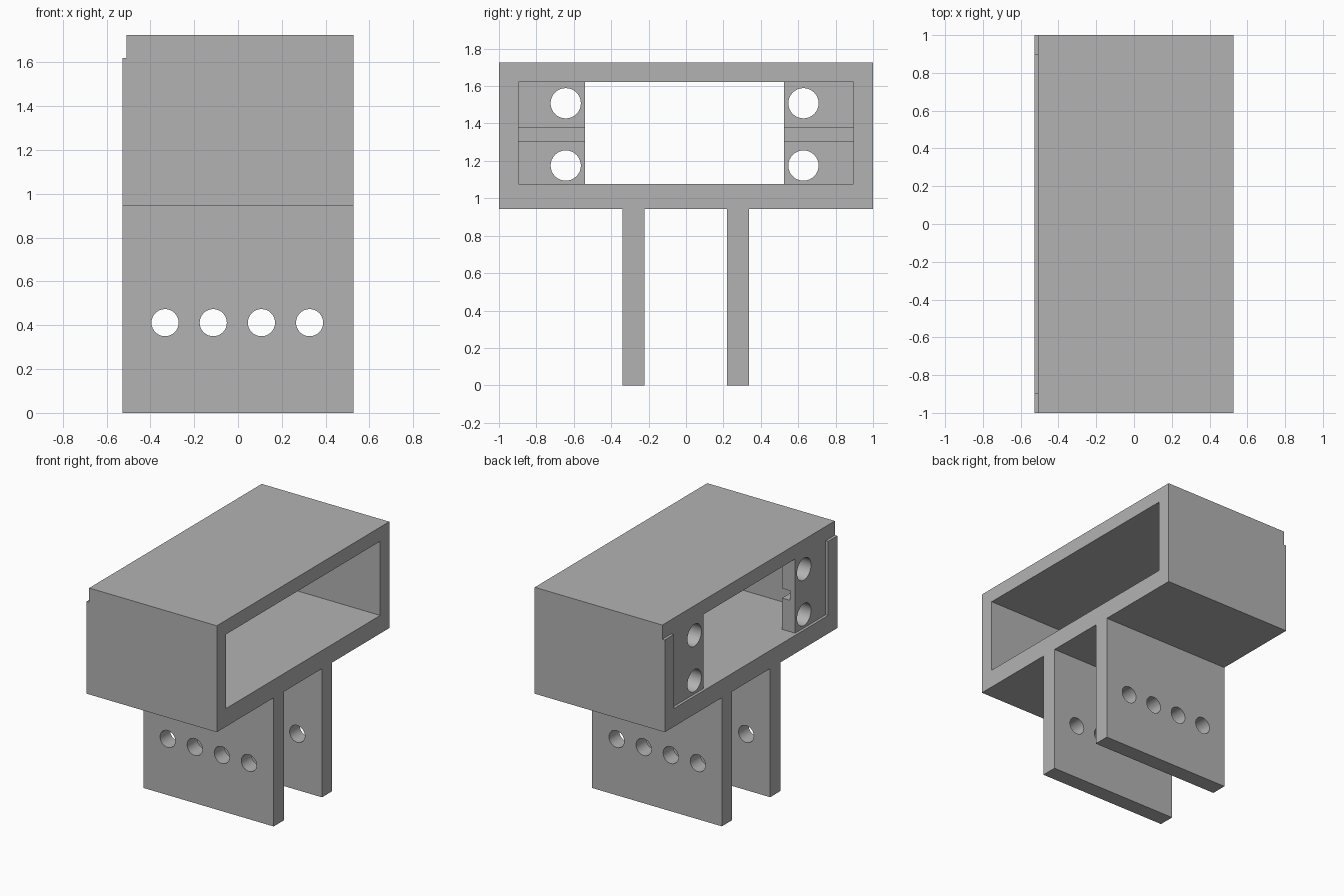
import bpy
import bmesh
from mathutils import Matrix, Vector

if "Cube" in bpy.data.objects:
    bpy.data.objects.remove(bpy.data.objects["Cube"], do_unlink=True)

grey = bpy.data.materials.new("plain grey")
grey.use_nodes = True
grey.diffuse_color = (0.45, 0.45, 0.45, 1)
grey.node_tree.nodes["Principled BSDF"].inputs["Base Color"].default_value = grey.diffuse_color


def add_object(name, bm):
    mesh = bpy.data.meshes.new(name)
    bm.to_mesh(mesh)
    bm.free()
    mesh.materials.append(grey)
    obj = bpy.data.objects.new(name, mesh)
    bpy.context.collection.objects.link(obj)
    return obj


def box(name, low, high):
    low, high = Vector(low), Vector(high)
    bm = bmesh.new()
    place = Matrix.Translation((low + high) / 2) @ Matrix.Diagonal((*(high - low), 1))
    bmesh.ops.create_cube(bm, size=1, matrix=place)
    return add_object(name, bm)


def rod(name, centre, radius, length, axis):
    bm = bmesh.new()
    turn = Vector(axis).to_track_quat("Z", "Y").to_matrix().to_4x4()
    bmesh.ops.create_cone(bm, cap_ends=True, segments=32, radius1=radius, radius2=radius,
                          depth=length, matrix=Matrix.Translation(centre) @ turn)
    return add_object(name, bm)


def cut(obj, cutters):
    """Subtract the cutters, bake the result and discard the cutters."""
    for cutter in cutters:
        cutter.hide_render = True
        mod = obj.modifiers.new("cut", "BOOLEAN")
        mod.operation = "DIFFERENCE"
        mod.solver = "EXACT"
        mod.object = cutter
    graph = bpy.context.evaluated_depsgraph_get()
    baked = bpy.data.meshes.new_from_object(obj.evaluated_get(graph))
    obj.modifiers.clear()
    obj.data = baked
    for cutter in cutters:
        bpy.data.objects.remove(cutter, do_unlink=True)
    bpy.ops.object.select_all(action="DESELECT")
    obj.select_set(True)
    bpy.context.view_layer.objects.active = obj
    bpy.ops.object.shade_smooth_by_angle()


# Main dimensions
half_x, lip_x = 0.528, -0.508
bottom, top = 0.944, 1.725
open_y, open_low, open_high = 0.895, 1.077, 1.621

# Rectangular sleeve, open through x, with its roof set back on one side
housing = box("housing", (-half_x, -1, bottom), (half_x, 1, top))
cut(housing, [
    box("opening_cutter", (-1, -open_y, open_low), (1, open_y, open_high)),
    box("roof_setback_cutter", (-1, -2, open_high), (lip_x, 2, 2)),
])

# Mounting tabs with two screw holes and a groove on the inner face
tab_back = lip_x + 0.106
for name, outer, inner, hole_y in (("front_tab", -open_y, -0.54, -0.643),
                                   ("back_tab", open_y, 0.525, 0.628)):
    y_low, y_high = sorted((outer, inner))
    tab = box(name, (lip_x, y_low, open_low), (tab_back, y_high, open_high))
    cutters = [box("groove_cutter", (tab_back - 0.065, y_low - 0.1, 1.307),
                   (0, y_high + 0.1, 1.377))]
    for z in (1.175, 1.508):
        cutters.append(rod("screw_cutter", (lip_x, hole_y, z), 0.081, 0.6, (1, 0, 0)))
    cut(tab, cutters)

# Two hanging plates with a row of four holes
for name, y_low, y_high in (("front_plate", -0.34, -0.222), ("back_plate", 0.22, 0.338)):
    plate = box(name, (-half_x, y_low, 0), (half_x, y_high, bottom))
    cut(plate, [rod("bolt_cutter", (-0.333 + 0.22 * i, y_low, 0.412), 0.062, 0.6, (0, 1, 0))
                for i in range(4)])
